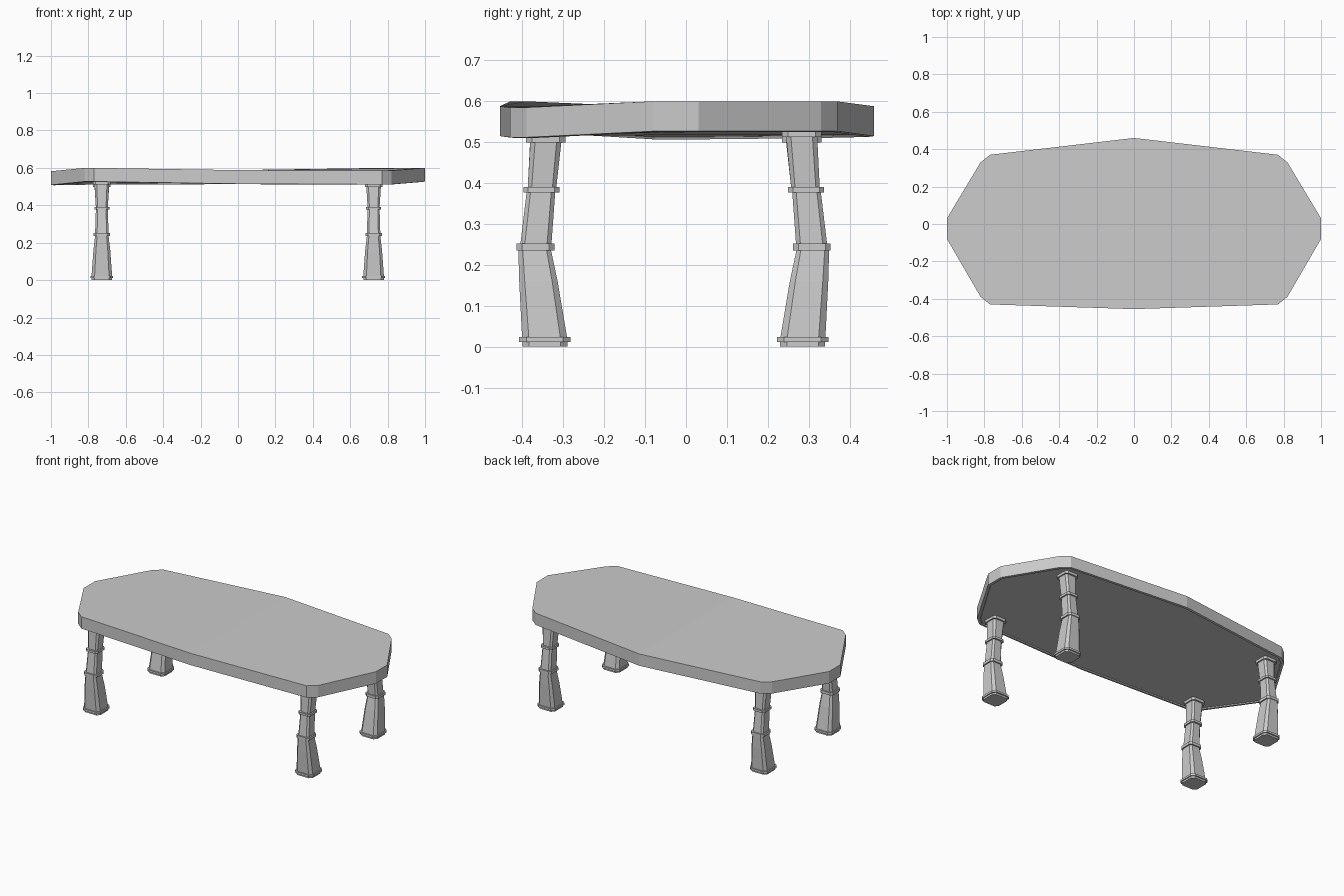
import bpy
import bmesh

cube = bpy.data.objects.get("Cube")
if cube:
    bpy.data.objects.remove(cube, do_unlink=True)

grey = bpy.data.materials.new("plain grey")
grey.use_nodes = True
colour = (0.6, 0.6, 0.6, 1)
grey.diffuse_color = colour
grey.node_tree.nodes["Principled BSDF"].inputs["Base Color"].default_value = colour


def finish(bm, name):
    bmesh.ops.recalc_face_normals(bm, faces=bm.faces)
    mesh = bpy.data.meshes.new(name)
    bm.to_mesh(mesh)
    bm.free()
    mesh.materials.append(grey)
    obj = bpy.data.objects.new(name, mesh)
    bpy.context.collection.objects.link(obj)
    return obj


def loft(bm, rings):
    """Skin a stack of equal loops; return the last loop's vertices."""
    loops = [[bm.verts.new(p) for p in ring] for ring in rings]
    for a, b in zip(loops, loops[1:]):
        for i in range(len(a)):
            j = (i + 1) % len(a)
            bm.faces.new((a[i], a[j], b[j], b[i]))
    return loops


# Slightly warped slab: outline with the height of its upper edge
outline = [
    (0, -0.455, 0.588), (0.77, -0.43, 0.585), (0.82, -0.39, 0.585),
    (1, -0.08, 0.6), (1, 0.03, 0.6), (0.82, 0.33, 0.6), (0.77, 0.37, 0.6),
    (0, 0.46, 0.588), (-0.77, 0.37, 0.586), (-0.82, 0.33, 0.585),
    (-1, 0.03, 0.582), (-1, -0.08, 0.582), (-0.82, -0.39, 0.6), (-0.77, -0.43, 0.6),
]


def slab_ring(drop, inset=0):
    return [(x * (1 - inset), y * (1 - 2 * inset), z - drop) for x, y, z in outline]


bm = bmesh.new()
loops = loft(bm, [slab_ring(0), slab_ring(0.073), slab_ring(0.075, 0.015),
                  slab_ring(0.069, 0.018)])
# Both caps are folded along the middle of the slab
half = len(outline) // 2
for loop in (loops[0], loops[-1]):
    bm.faces.new(loop[:half + 1])
    bm.faces.new(loop[half:] + loop[:1])
finish(bm, "table_top")

# Leg sections for the front: height, half width in x, half depth, y centre
shaft = [
    (0, 0.055, 0.055, -0.345), (0.011, 0.055, 0.055, -0.345),
    (0.011, 0.061, 0.063, -0.345), (0.023, 0.061, 0.063, -0.345),
    (0.023, 0.055, 0.055, -0.346), (0.16, 0.045, 0.047, -0.361),
    (0.235, 0.036, 0.04, -0.37),
    (0.235, 0.044, 0.046, -0.368), (0.252, 0.044, 0.046, -0.368),
    (0.252, 0.036, 0.038, -0.367), (0.377, 0.032, 0.035, -0.355),
    (0.377, 0.04, 0.044, -0.354), (0.391, 0.04, 0.044, -0.354),
    (0.391, 0.032, 0.035, -0.352),
]


def section(x, side, z, hx, hy, y):
    """Square with cut corners, placed on the front (-1) or back (1) side."""
    c = 0.3 * hx
    corners = [(hx - c, -hy), (hx, c - hy), (hx, hy - c), (hx - c, hy),
               (c - hx, hy), (-hx, hy - c), (-hx, c - hy), (c - hx, -hy)]
    cy = y if side < 0 else -0.06 - y
    return [(x + dx, cy + dy, z) for dx, dy in corners]


def leg(name, x, side, top):
    cap = [(top - 0.016, 0.039, 0.038, -0.343), (top - 0.016, 0.047, 0.048, -0.343),
           (top, 0.047, 0.048, -0.343), (top, 0.04, 0.04, -0.343),
           (top + 0.014, 0.04, 0.04, -0.343)]
    bm = bmesh.new()
    loops = loft(bm, [section(x, side, *s) for s in shaft + cap])
    bm.faces.new(loops[0])
    bm.faces.new(loops[-1])
    finish(bm, name)


leg("front_right_leg", -0.728, -1, 0.527)
leg("front_left_leg", 0.725, -1, 0.515)
leg("back_right_leg", -0.728, 1, 0.515)
leg("back_left_leg", 0.725, 1, 0.529)
